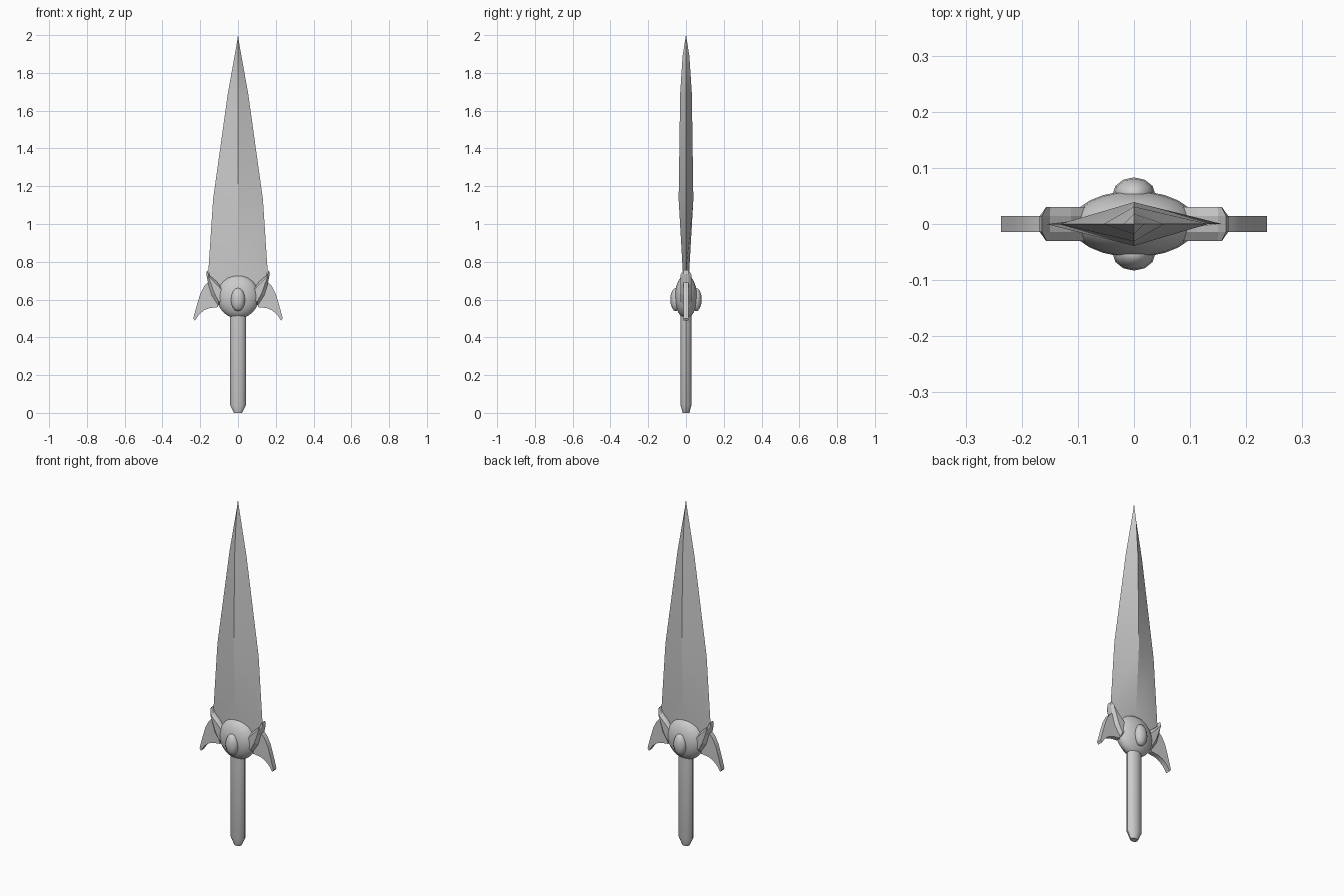
import bpy, bmesh, math

if "Cube" in bpy.data.objects:
    bpy.data.objects.remove(bpy.data.objects["Cube"])


def loft(name, rings, smooth=None):
    """Skin a stack of equal-length point rings and cap both ends."""
    bm = bmesh.new()
    rows = [[bm.verts.new(p) for p in r] for r in rings]
    n = len(rows[0])
    for a, b in zip(rows, rows[1:]):
        for i in range(n):
            j = (i + 1) % n
            bm.faces.new((a[i], a[j], b[j], b[i]))
    bm.faces.new(rows[0])
    bm.faces.new(rows[-1])
    bmesh.ops.remove_doubles(bm, verts=bm.verts, dist=1e-5)
    bmesh.ops.recalc_face_normals(bm, faces=bm.faces)
    mesh = bpy.data.meshes.new(name)
    bm.to_mesh(mesh)
    bm.free()
    ob = bpy.data.objects.new(name, mesh)
    bpy.context.collection.objects.link(ob)
    if smooth:
        shade(ob, smooth)
    return ob


def shade(ob, angle):
    bpy.ops.object.select_all(action='DESELECT')
    ob.select_set(True)
    bpy.context.view_layer.objects.active = ob
    bpy.ops.object.shade_smooth_by_angle(angle=math.radians(angle))


def oval(rx, ry, z, n=12):
    return [(rx * math.cos(2 * math.pi * i / n), ry * math.sin(2 * math.pi * i / n), z)
            for i in range(n)]


def slab(outline, y):
    return [(x, y, z) for x, z in outline]


def mirror_x(ob):
    m = ob.modifiers.new("mirror", 'MIRROR')
    m.use_axis[0] = True
    m.use_mirror_merge = False


def ellipsoid(name, loc, scale, seg, rings, smooth):
    bpy.ops.mesh.primitive_uv_sphere_add(segments=seg, ring_count=rings, location=loc)
    ob = bpy.context.object
    ob.name = name
    ob.scale = scale
    bpy.ops.object.transform_apply(location=False, rotation=False, scale=True)
    shade(ob, smooth)


# blade: diamond section, (z, half width, half thickness)
blade = [(0.62, 0.155, 0.011), (0.75, 0.157, 0.017), (1.13, 0.132, 0.039),
         (1.69, 0.054, 0.031), (1.89, 0.018, 0.018), (1.97, 0.004, 0.005)]
# narrow the hidden root so it stays inside the guard
blade[0] = (0.62, 0.12, 0.011)
loft("blade", [oval(w, t, z, 4) for z, w, t in blade] + [oval(0.0005, 0.0005, 2.0, 4)], 20)

# grip with tapered end
loft("grip", [oval(0.022, 0.018, 0), oval(0.043, 0.029, 0.042), oval(0.043, 0.029, 0.54)], 35)

# guard hub and the jewels on both faces
ellipsoid("guard_hub", (0, 0, 0.615), (0.112, 0.059, 0.115), 24, 12, 40)
for side, label in ((-1, "front"), (1, "back")):
    ellipsoid(label + "_jewel", (0, side * 0.053, 0.60), (0.038, 0.03, 0.062), 12, 8, 40)

# chamfered prongs clasping the blade
rim = [(0.164, 0.757), (0.168, 0.735), (0.157, 0.68), (0.139, 0.622), (0.105, 0.57),
       (0.08, 0.58), (0.085, 0.66), (0.112, 0.695), (0.15, 0.728)]
face = [(0.156, 0.73), (0.157, 0.722), (0.142, 0.68), (0.126, 0.635), (0.102, 0.59),
        (0.08, 0.59), (0.085, 0.65), (0.113, 0.68), (0.149, 0.716)]
mirror_x(loft("guard_prongs", [slab(face, -0.03), slab(rim, -0.014),
                               slab(rim, 0.014), slab(face, 0.03)]))

# swept wings
wing = [(0.15, 0.70), (0.178, 0.672), (0.20, 0.63), (0.218, 0.57), (0.237, 0.50),
        (0.229, 0.488), (0.207, 0.52), (0.18, 0.543), (0.15, 0.555), (0.105, 0.56),
        (0.11, 0.62)]
mirror_x(loft("guard_wings", [slab(wing, -0.014), slab(wing, 0.014)], 30))
